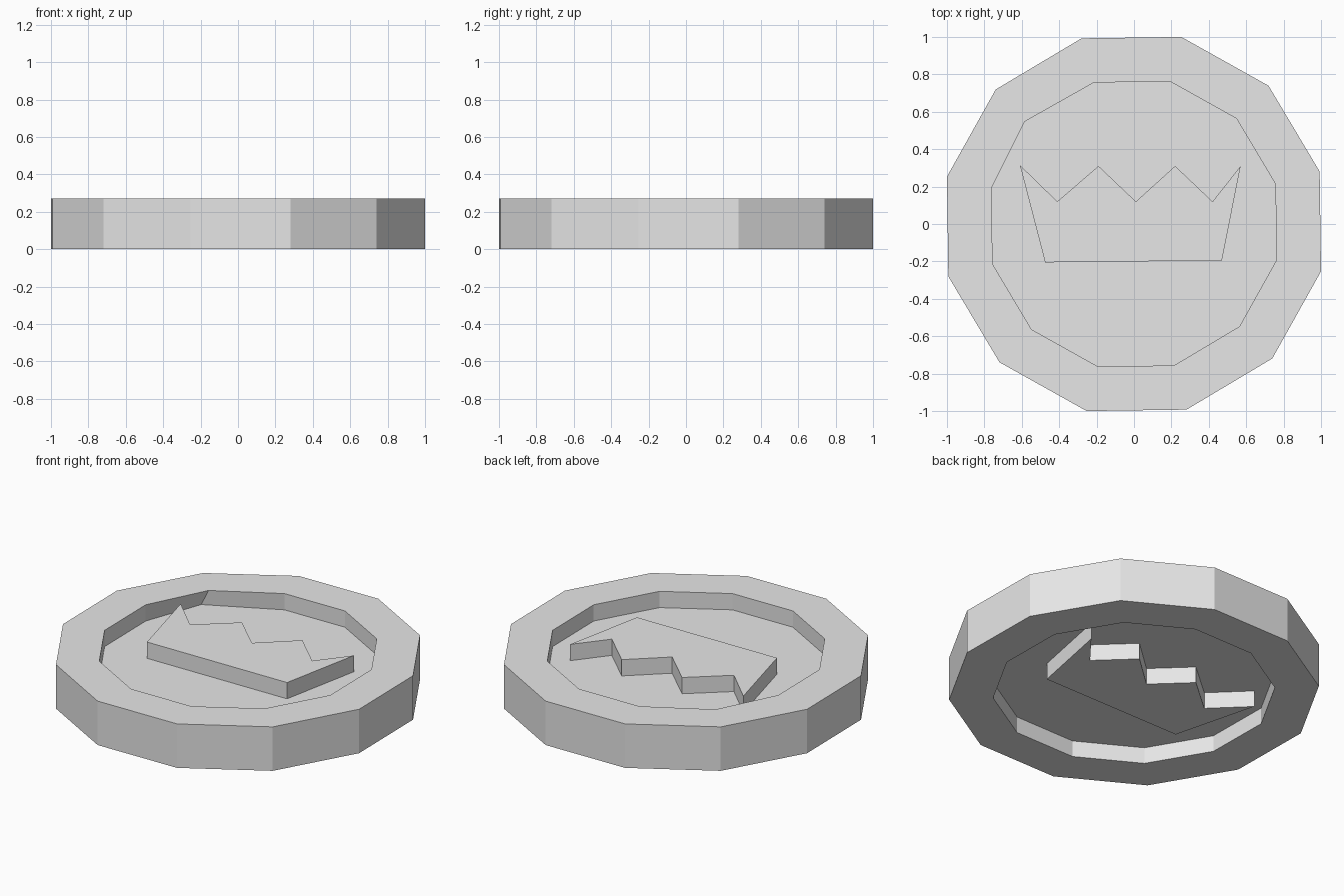
import bpy
import bmesh
from math import cos, sin, radians

cube = bpy.data.objects.get("Cube")
if cube:
    bpy.data.objects.remove(cube, do_unlink=True)

HEIGHT = 0.27
DEPTH = 0.10       # recess depth and crown relief
SIDES = 12
TURN = 15.8        # rotation of the twelve-sided outline

grey = bpy.data.materials.new("plain grey")
grey.use_nodes = True
grey.diffuse_color = (0.8, 0.8, 0.8, 1)
grey.node_tree.nodes["Principled BSDF"].inputs["Base Color"].default_value = (0.8, 0.8, 0.8, 1)


def finish(name, bm):
    """Turn a bmesh into a flat-shaded grey object."""
    bmesh.ops.recalc_face_normals(bm, faces=bm.faces)
    mesh = bpy.data.meshes.new(name)
    bm.to_mesh(mesh)
    bm.free()
    mesh.materials.append(grey)
    obj = bpy.data.objects.new(name, mesh)
    bpy.context.collection.objects.link(obj)
    return obj


# Coin body: a profile of rings from the lower floor, round the rim, to the upper floor
profile = [
    (0.786, DEPTH), (0.786, 0), (1.0315, 0),
    (1.0315, HEIGHT), (0.786, HEIGHT), (0.786, HEIGHT - DEPTH),
]
bm = bmesh.new()
rings = []
for radius, z in profile:
    angles = [radians(TURN + 360 / SIDES * i) for i in range(SIDES)]
    rings.append([bm.verts.new((radius * cos(a), radius * sin(a), z)) for a in angles])
for low, high in zip(rings, rings[1:]):
    for i in range(SIDES):
        j = (i + 1) % SIDES
        bm.faces.new((low[i], low[j], high[j], high[i]))
bm.faces.new(rings[0])
bm.faces.new(rings[-1])

# Slightly uneven back corner of the upper recess
rings[4][4].co.x -= 0.02
rings[5][4].co.x -= 0.07
finish("coin_body", bm)

# Crown reliefs, flush with the rim on both sides
crown = [
    (-0.61, 0.315), (-0.41, 0.12), (-0.19, 0.31), (0.01, 0.12), (0.22, 0.31),
    (0.42, 0.12), (0.57, 0.31), (0.47, -0.195), (-0.475, -0.205),
]


def crown_relief(name, bottom, top):
    bm = bmesh.new()
    base = bm.faces.new([bm.verts.new((x, y, bottom)) for x, y in crown])
    extruded = bmesh.ops.extrude_face_region(bm, geom=[base], use_keep_orig=True)
    verts = [v for v in extruded["geom"] if isinstance(v, bmesh.types.BMVert)]
    bmesh.ops.translate(bm, verts=verts, vec=(0, 0, top - bottom))
    finish(name, bm)


crown_relief("upper_crown", HEIGHT - DEPTH, HEIGHT)
crown_relief("lower_crown", 0, DEPTH)
